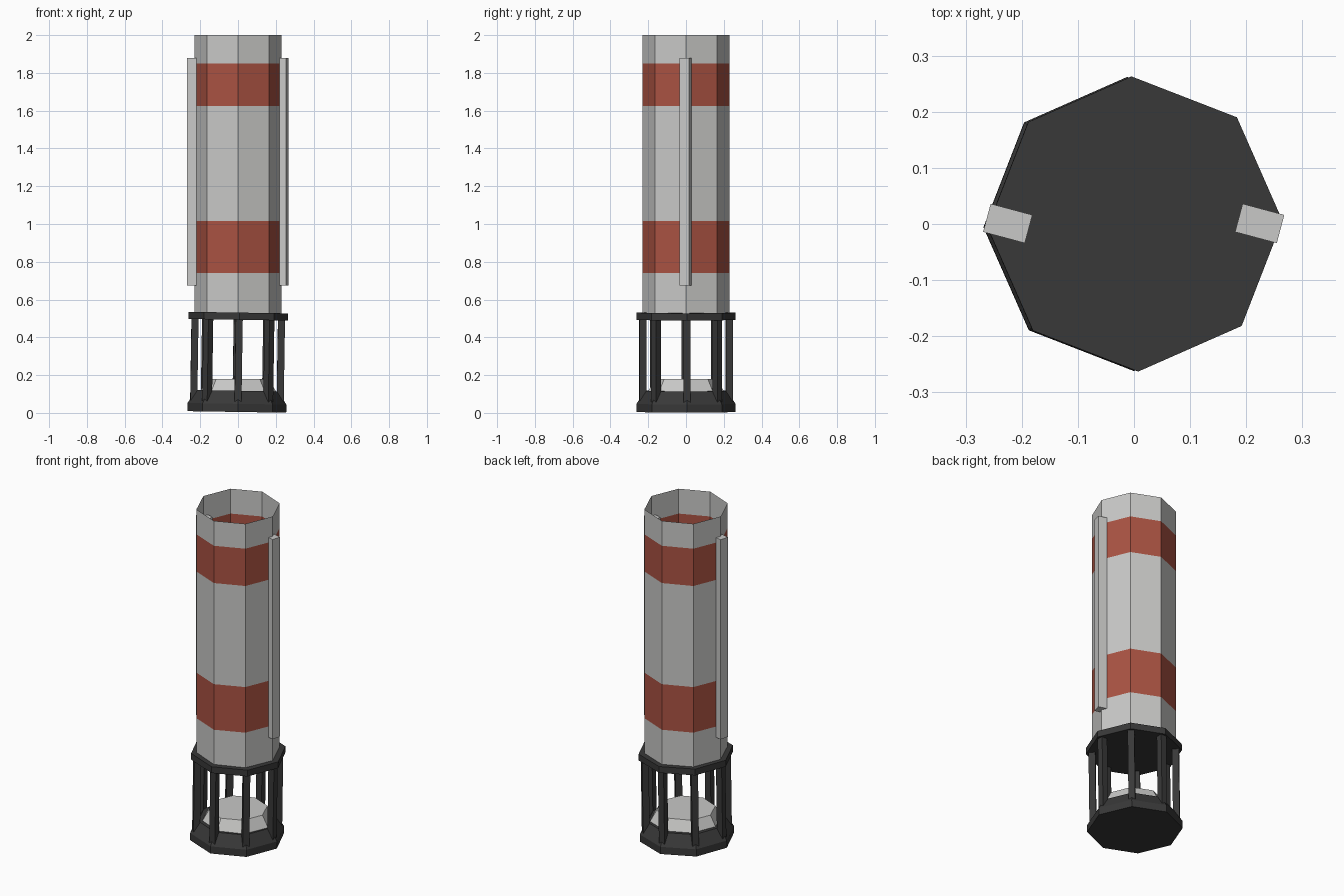
import bpy, bmesh, math
from mathutils import Matrix, Vector

if "Cube" in bpy.data.objects:
    bpy.data.objects.remove(bpy.data.objects["Cube"])


def material(name, rgb):
    m = bpy.data.materials.new(name)
    m.diffuse_color = (*rgb, 1)
    m.use_nodes = True
    m.node_tree.nodes["Principled BSDF"].inputs["Base Color"].default_value = m.diffuse_color
    return m


WHITE = material("light grey paint", (0.58, 0.58, 0.57))
RED = material("rust red paint", (0.40, 0.085, 0.055))
DARK = material("dark metal", (0.04, 0.04, 0.04))


def add_object(name, bm, mats):
    mesh = bpy.data.meshes.new(name)
    bm.to_mesh(mesh)
    bm.free()
    for m in mats:
        mesh.materials.append(m)
    ob = bpy.data.objects.new(name, mesh)
    bpy.context.collection.objects.link(ob)
    return ob


def octagon_stack(name, profile, mats, capped=True):
    """Eight-sided body through a list of (radius, height)."""
    bm = bmesh.new()
    rings = [[bm.verts.new((r * math.cos(i * math.pi / 4), r * math.sin(i * math.pi / 4), z))
              for i in range(8)] for r, z in profile]
    for lo, hi in zip(rings, rings[1:]):
        for i in range(8):
            j = (i + 1) % 8
            bm.faces.new((lo[i], lo[j], hi[j], hi[i]))
    if capped:
        bm.faces.new(rings[0][::-1])
        bm.faces.new(rings[-1])
    return add_object(name, bm, mats)


def box(name, size, matrix, mat):
    bm = bmesh.new()
    bmesh.ops.create_cube(bm, size=1)
    bm.transform(matrix @ Matrix.Diagonal((*size, 1)))
    return add_object(name, bm, [mat])


# open tube, with two painted bands chosen by height
R = 0.231
bands = [(0.74, 1.015), (1.625, 1.85)]
tube = octagon_stack("tube", [(R, z) for z in (0.525, 0.74, 1.015, 1.625, 1.85, 2.0)],
                     [WHITE, RED], capped=False)
for p in tube.data.polygons:
    p.material_index = int(any(a < p.center.z < b for a, b in bands))

# side rails, both turned the same way
for side, x in (("left", -0.225), ("right", 0.224)):
    box(side + "_rail", (0.077, 0.052, 1.205),
        Matrix.Translation((x, 0.001, 1.2775)) @ Matrix.Rotation(math.radians(-15), 4, 'Z'), WHITE)

# dome on the base
octagon_stack("dome", [(0.2, 0.09), (0.2, 0.115), (0.163, 0.18)], [WHITE])

# dark cage: base, collar and eight struts
cage = [
    octagon_stack("base", [(0.262, 0.005), (0.262, 0.048), (0.218, 0.117)], [DARK]),
    octagon_stack("collar", [(0.263, 0.493), (0.263, 0.531)], [DARK]),
]
for i in range(8):
    turn = Matrix.Rotation(i * math.pi / 4, 4, 'Z')
    cage.append(box(f"strut_{i + 1}", (0.037, 0.037, 0.45),
                    turn @ Matrix.Translation((0.229, 0, 0.285)), DARK))

# the whole cage leans slightly
pivot = Matrix.Translation((0, 0, 0.42))
lean = pivot @ Matrix.Rotation(math.radians(0.9), 4, 'Y') @ pivot.inverted() \
    @ Matrix.Rotation(math.radians(1.3), 4, 'Z')
for ob in cage:
    ob.data.transform(lean)
